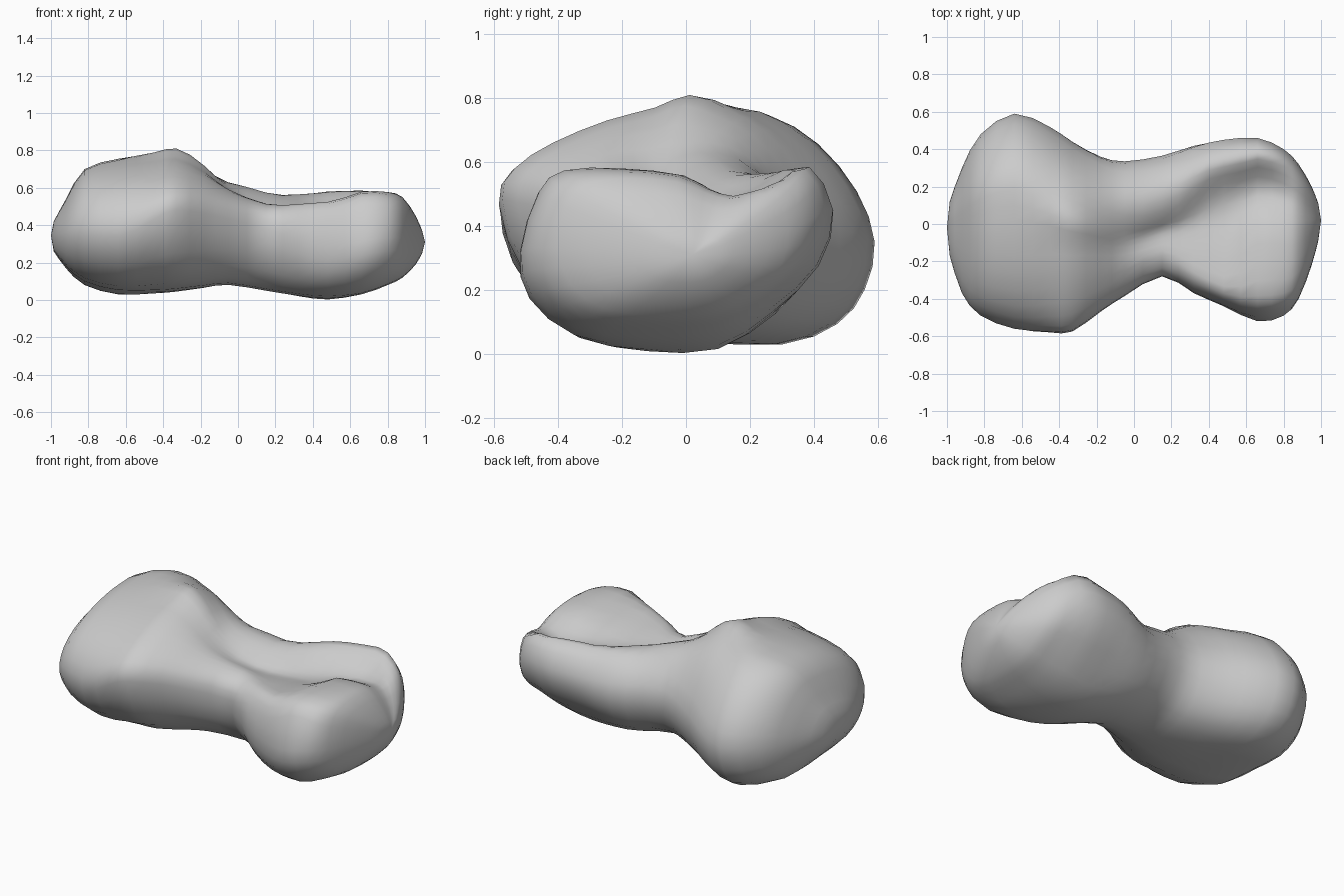
import bpy, bmesh

# Key cross-sections (y, z), counter-clockwise starting at the front
FAT = [(-.55, .34), (-.53, .48), (-.43, .60), (-.26, .69), (-.06, .74), (.10, .755), (.26, .75), (.41, .66),
       (.53, .51), (.585, .35), (.555, .20), (.47, .09), (.30, .025), (.02, .04), (-.27, .07), (-.46, .18)]
PEAK = [(-.58, .48), (-.54, .58), (-.42, .66), (-.25, .73), (-.10, .77), (.01, .81), (.12, .77), (.24, .70),
        (.35, .58), (.44, .40), (.42, .24), (.33, .11), (.18, .05), (-.03, .045), (-.30, .09), (-.50, .25)]
WAIST = [(-.28, .38), (-.26, .46), (-.20, .50), (-.14, .51), (-.08, .49), (-.03, .49), (.02, .53), (.12, .57),
         (.24, .54), (.35, .42), (.36, .28), (.28, .14), (.15, .07), (0, .05), (-.14, .09), (-.25, .23)]
BASIN = [(-.44, .28), (-.42, .42), (-.37, .51), (-.28, .515), (-.10, .49), (.04, .46), (.16, .48), (.26, .54),
         (.35, .575), (.45, .44), (.41, .27), (.27, .12), (.10, .01), (-.12, .003), (-.30, .04), (-.41, .14)]
SMALL = [(-.52, .30), (-.46, .50), (-.38, .57), (-.20, .575), (0, .55), (.10, .49), (.20, .46), (.30, .53),
         (.38, .58), (.45, .44), (.40, .26), (.26, .12), (.10, .02), (-.15, .0), (-.35, .03), (-.49, .15)]
END = [(-.38, .33), (-.36, .45), (-.30, .52), (-.18, .54), (-.03, .53), (.05, .50), (.12, .48), (.20, .49),
       (.27, .47), (.30, .38), (.28, .28), (.20, .20), (.08, .14), (-.08, .13), (-.24, .15), (-.34, .22)]

# Stations along x: x, front y, back y, bottom z, top z
STATIONS = [
    (-.985, -.17, .12, .26, .42), (-.92, -.37, .30, .17, .54), (-.82, -.49, .48, .08, .70),
    (-.64, -.56, .59, .03, .755), (-.45, -.58, .52, .035, .79), (-.33, -.575, .44, .045, .81),
    (-.18, -.47, .36, .065, .745), (-.05, -.385, .335, .08, .655), (.15, -.28, .365, .05, .575),
    (.32, -.37, .42, .02, .57), (.48, -.44, .45, .003, .58), (.66, -.52, .46, .03, .585),
    (.80, -.49, .40, .08, .58), (.88, -.40, .32, .12, .55), (.95, -.22, .20, .19, .45),
    (.985, -.09, .11, .25, .37)]


def spline(a, b, c, d, t):
    return tuple(.5 * (2 * q + (r - p) * t + (2 * p - 5 * q + 4 * r - s) * t * t
                       + (3 * q - p - 3 * r + s) * t ** 3) for p, q, r, s in zip(a, b, c, d))


def normalise(pts):
    n = len(pts)
    dense = [spline(pts[i - 1], pts[i], pts[(i + 1) % n], pts[(i + 2) % n], t)
             for i in range(n) for t in (0, .5)]
    lo = [min(p[k] for p in dense) for k in (0, 1)]
    hi = [max(p[k] for p in dense) for k in (0, 1)]
    return [tuple((p[k] - lo[k]) / (hi[k] - lo[k]) for k in (0, 1)) for p in dense]


KEYS = [(x, normalise(p)) for x, p in
        ((-.65, FAT), (-.33, PEAK), (.12, WAIST), (.48, BASIN), (.70, SMALL), (.92, END))]


def section(x):
    if x <= KEYS[0][0]:
        return KEYS[0][1]
    for (xa, a), (xb, b) in zip(KEYS, KEYS[1:]):
        if x <= xb:
            t = (x - xa) / (xb - xa)
            f = t * t * (3 - 2 * t)
            return [(p[0] + (q[0] - p[0]) * f, p[1] + (q[1] - p[1]) * f) for p, q in zip(a, b)]
    return KEYS[-1][1]


# Densify the stations
rows = []
n = len(STATIONS)
for i in range(n - 1):
    quad = [STATIONS[min(n - 1, max(0, i + k))] for k in (-1, 0, 1, 2)]
    rows += [spline(*quad, t) for t in (0, .5)]
rows.append(STATIONS[-1])

# Lobed body lofted along x, closed by a point at each end
bm = bmesh.new()
rings = []
for x, y0, y1, z0, z1 in rows:
    rings.append([bm.verts.new((x, y0 + (y1 - y0) * u, max(0, z0 + (z1 - z0) * v))) for u, v in section(x)])
m = len(rings[0])
for a, b in zip(rings, rings[1:]):
    for j in range(m):
        k = (j + 1) % m
        bm.faces.new((a[j], a[k], b[k], b[j]))
for ring, tip in ((rings[0], (-1, -.02, .345)), (rings[-1], (1, .02, .31))):
    v = bm.verts.new(tip)
    for j in range(m):
        bm.faces.new((v, ring[j], ring[(j + 1) % m]))
bmesh.ops.recalc_face_normals(bm, faces=bm.faces)
mesh = bpy.data.meshes.new("lobed_body")
bm.to_mesh(mesh)
bm.free()
body = bpy.data.objects.new("lobed_body", mesh)
bpy.context.collection.objects.link(body)
for p in mesh.polygons:
    p.use_smooth = True
